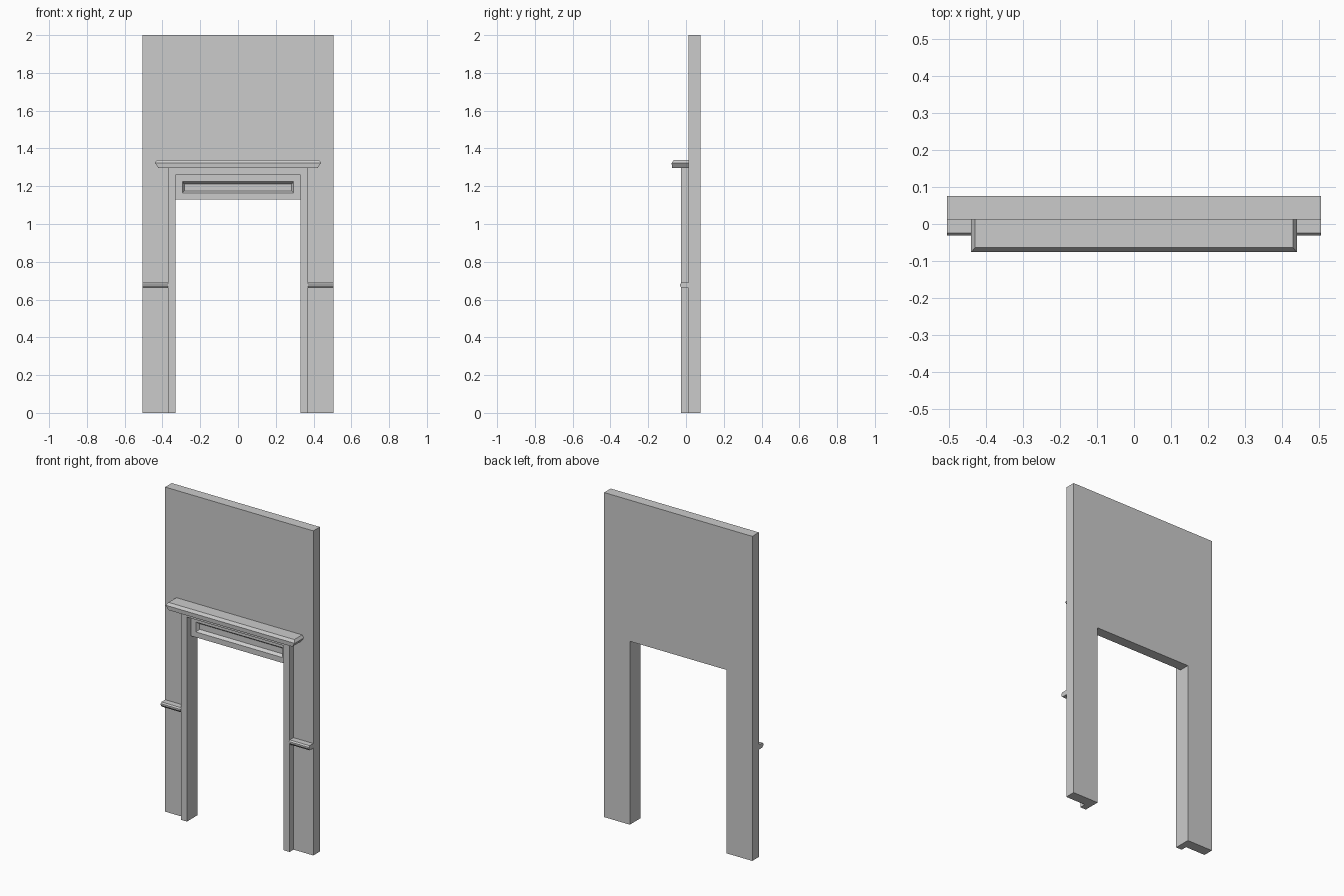
import bpy, bmesh

if "Cube" in bpy.data.objects:
    bpy.data.objects.remove(bpy.data.objects["Cube"])

X, Y0, Y1 = 0.505, 0.012, 0.076      # wall half width, front plane, back plane
OPEN, TRIM = 0.33, 0.37              # inner and outer half width of door trim
RAIL_TOP = 0.69


def finish(name, bm):
    bmesh.ops.recalc_face_normals(bm, faces=bm.faces)
    me = bpy.data.meshes.new(name)
    bm.to_mesh(me)
    bm.free()
    ob = bpy.data.objects.new(name, me)
    bpy.context.collection.objects.link(ob)
    return ob


def prism(name, pts, offset):
    """Extrude a closed 3D outline along an offset."""
    bm = bmesh.new()
    face = bm.faces.new([bm.verts.new(p) for p in pts])
    new = bmesh.ops.extrude_face_region(bm, geom=[face])["geom"]
    verts = [v for v in new if isinstance(v, bmesh.types.BMVert)]
    bmesh.ops.translate(bm, verts=verts, vec=offset)
    return finish(name, bm)


def loft(name, rings):
    """Join stacked four-point rings into a closed solid."""
    bm = bmesh.new()
    vs = [[bm.verts.new(p) for p in r] for r in rings]
    for a, b in zip(vs, vs[1:]):
        for i in range(4):
            j = (i + 1) % 4
            bm.faces.new((a[i], a[j], b[j], b[i]))
    bm.faces.new(vs[0])
    bm.faces.new(vs[-1])
    return finish(name, bm)


def symmetric(half):
    return half + [(-x, z) for x, z in reversed(half)]


def xz(pts, y):
    return [(x, y, z) for x, z in pts]


# wall with doorway, leaving room for the lower wall blocks
wall = prism("wall", xz(symmetric([(OPEN, 1.13), (OPEN, 0), (TRIM, 0), (TRIM, RAIL_TOP),
                                   (X, RAIL_TOP), (X, 2)]), Y0), (0, Y1 - Y0, 0))

# sloped recess in the panel over the doorway
def panel_ring(hx, z0, z1, y):
    return xz([(-hx, z0), (hx, z0), (hx, z1), (-hx, z1)], y)

cutter = loft("panel_cutter", [panel_ring(0.295, 1.163, 1.224, Y0 - 0.0002),
                               panel_ring(0.283, 1.176, 1.211, Y0 + 0.018)])
cutter.hide_render = True
cutter.hide_viewport = True
cut = wall.modifiers.new("panel_recess", "BOOLEAN")
cut.operation = "DIFFERENCE"
cut.solver = "EXACT"
cut.object = cutter

# door trim
prism("door_trim", xz(symmetric([(OPEN, 1.26), (OPEN, 0), (TRIM, 0), (TRIM, 1.297)]),
                      -0.026), (0, Y0 + 0.026, 0))

# lower wall and chair rail on both sides
rail = [(Y0, 0.69), (-0.024, 0.69), (-0.031, 0.682), (-0.031, 0.672),
        (-0.023, 0.661), (Y0, 0.661)]
for side, x in (("left", -X), ("right", TRIM)):
    prism(side + "_lower_wall", [(x, Y0, 0), (x, Y1, 0), (x, Y1, RAIL_TOP), (x, Y0, RAIL_TOP)],
          (X - TRIM, 0, 0))
    prism(side + "_chair_rail", [(x, y, z) for y, z in rail], (X - TRIM, 0, 0))

# cornice shelf above the door
loft("cornice", [[(-hx, Y0, z), (hx, Y0, z), (hx, y, z), (-hx, y, z)]
                 for hx, y, z in ((0.422, -0.074, 1.297), (0.44, -0.076, 1.323),
                                  (0.429, -0.064, 1.339))])
